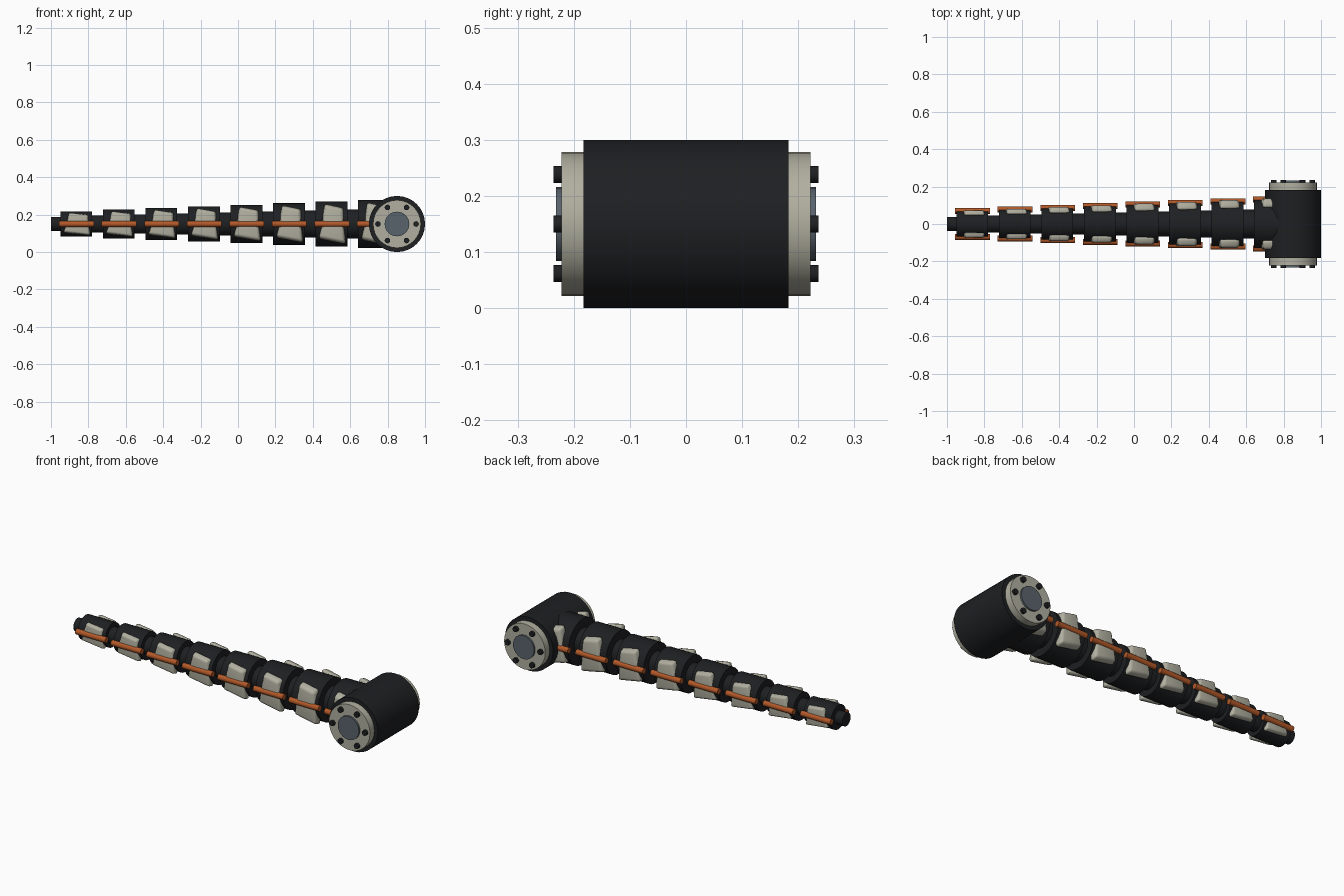
import bpy, bmesh, math
from mathutils import Matrix, Vector

if "Cube" in bpy.data.objects:
    bpy.data.objects.remove(bpy.data.objects["Cube"])

ZC = 0.15  # height of the tail axis


def mat(name, rgb):
    m = bpy.data.materials.new(name)
    m.diffuse_color = (*rgb, 1)
    m.use_nodes = True
    m.node_tree.nodes["Principled BSDF"].inputs["Base Color"].default_value = m.diffuse_color
    return m


BLACK = mat("black_rubber", (0.013, 0.014, 0.016))
CREAM = mat("cream_shell", (0.44, 0.43, 0.35))
ORANGE = mat("orange_rod", (0.45, 0.10, 0.022))
STEEL = mat("blue_steel", (0.10, 0.125, 0.15))


def finish(name, bm, material, smooth=True):
    bmesh.ops.recalc_face_normals(bm, faces=bm.faces[:])
    me = bpy.data.meshes.new(name)
    bm.to_mesh(me)
    bm.free()
    ob = bpy.data.objects.new(name, me)
    bpy.context.collection.objects.link(ob)
    me.materials.append(material)
    if smooth:
        bpy.ops.object.select_all(action='DESELECT')
        ob.select_set(True)
        bpy.context.view_layer.objects.active = ob
        bpy.ops.object.shade_smooth_by_angle(angle=math.radians(35))
    return ob


def rod(name, a, b, r1, r2, sides, material, bevel=0, smooth=True):
    """Cylinder or cone from point a to point b."""
    a, b = Vector(a), Vector(b)
    d = b - a
    bm = bmesh.new()
    rot = Vector((0, 0, 1)).rotation_difference(d).to_matrix().to_4x4()
    bmesh.ops.create_cone(bm, cap_ends=True, segments=sides, radius1=r1, radius2=r2,
                          depth=d.length, matrix=Matrix.Translation((a + b) / 2) @ rot)
    if bevel:
        rims = [e for e in bm.edges if any(len(f.verts) > 4 for f in e.link_faces)]
        bmesh.ops.bevel(bm, geom=rims, offset=bevel, segments=1, affect='EDGES')
    return finish(name, bm, material, smooth)


def side_plate(name, x0, length, r, side):
    """Rounded skewed shell plate on one flank of a segment."""
    outline = [(0.27, 0.93), (0.89, 0.74), (0.96, -0.93), (0.08, -0.68)]
    bm = bmesh.new()
    rings = []
    for y, k in ((0.68, 1.0), (1.06, 0.88)):
        rings.append([bm.verts.new((x0 + length * (0.53 + (u - 0.53) * k),
                                    side * y * r, ZC + v * r * k)) for u, v in outline])
    bm.faces.new(rings[0])
    bm.faces.new(rings[1])
    for i in range(4):
        j = (i + 1) % 4
        bm.faces.new((rings[0][i], rings[0][j], rings[1][j], rings[1][i]))
    bmesh.ops.bevel(bm, geom=bm.edges[:], offset=0.12 * r, segments=3,
                    profile=0.5, affect='EDGES')
    finish(name, bm, CREAM)


# Tail segments with joints, plates and side rods
COUNT, PITCH, LENGTH = 8, 0.2275, 0.17
for i in range(COUNT):
    x0 = -0.95 + PITCH * i
    r = 0.068 + 0.0087 * i
    x1 = x0 + LENGTH
    rod(f"segment_{i}", (x0, 0, ZC), (x1, 0, ZC), r, r, 32, BLACK)
    # flexible joint on the tip side of the segment
    start = -1.0 if i == 0 else x0 - (PITCH - LENGTH) - 0.01
    jr = 0.037 if i == 0 else 0.6 * r
    rod(f"joint_{i}", (start, 0, ZC), (x0 + 0.01, 0, ZC), jr, jr, 24, BLACK)
    for side, tag in ((-1, "front"), (1, "back")):
        side_plate(f"{tag}_plate_{i}", x0, LENGTH, r, side)
        y = side * (r + 0.001)
        rod(f"{tag}_rod_{i}", (x0 - 0.006, y, ZC), (x1 + 0.01, y, ZC),
            0.016, 0.016, 12, ORANGE)

# Base hub lying across the tail
HX = 0.85
rod("hub", (HX, -0.183, ZC), (HX, 0.183, ZC), 0.15, 0.15, 32, BLACK)

# End caps, centre discs and bolt circles
for side, tag in ((-1, "front"), (1, "back")):
    rod(f"{tag}_cap", (HX, side * 0.17, ZC), (HX, side * 0.222, ZC),
        0.128, 0.128, 32, CREAM)
    rod(f"{tag}_centre_disc", (HX, side * 0.21, ZC), (HX, side * 0.232, ZC),
        0.066, 0.066, 24, STEEL)
    for k in range(6):
        a = k * math.pi / 3
        x, z = HX + 0.102 * math.cos(a), ZC + 0.102 * math.sin(a)
        rod(f"{tag}_bolt_{k}", (x, side * 0.215, z), (x, side * 0.236, z),
            0.015, 0.015, 12, BLACK)
